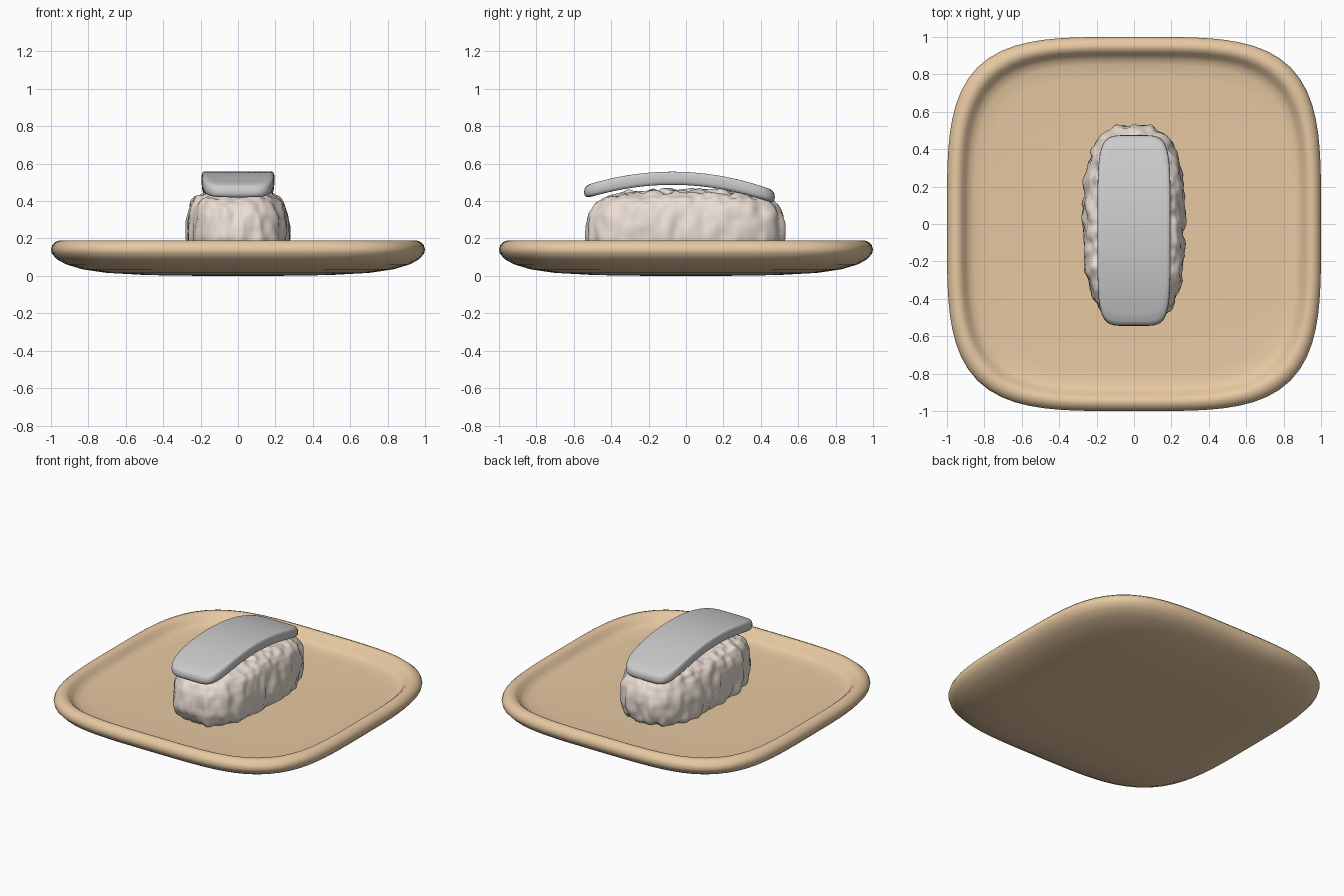
import bpy, bmesh, math
from mathutils import Vector, noise

if "Cube" in bpy.data.objects:
    bpy.data.objects.remove(bpy.data.objects["Cube"])


def material(name, rgb):
    m = bpy.data.materials.new(name)
    m.diffuse_color = (*rgb, 1)
    m.use_nodes = True
    m.node_tree.nodes["Principled BSDF"].inputs["Base Color"].default_value = m.diffuse_color
    return m


def refine(profile, step):
    """Insert evenly spaced points along a (scale, z) profile."""
    out = [profile[0]]
    for (r0, z0), (r1, z1) in zip(profile, profile[1:]):
        n = max(1, math.ceil(math.hypot(r1 - r0, z1 - z0) / step))
        out += [(r0 + (r1 - r0) * i / n, z0 + (z1 - z0) * i / n) for i in range(1, n + 1)]
    return out


def loft(name, profile, a, b, power, count, deform=None, mat=None, angle=60):
    """Stack squircle rings along a profile that starts and ends on the axis."""
    bm = bmesh.new()
    rings = []
    for s, z in profile[1:-1]:
        ring = []
        for i in range(count):
            t = 2 * math.pi * i / count
            c, d = math.cos(t), math.sin(t)
            r = s * (abs(c) ** power + abs(d) ** power) ** (-1 / power)
            ring.append(bm.verts.new((a * r * c, b * r * d, z)))
        rings.append(ring)
    low = bm.verts.new((0, 0, profile[0][1]))
    high = bm.verts.new((0, 0, profile[-1][1]))
    for i in range(count):
        j = (i + 1) % count
        bm.faces.new((low, rings[0][j], rings[0][i]))
        bm.faces.new((high, rings[-1][i], rings[-1][j]))
        for p, q in zip(rings, rings[1:]):
            bm.faces.new((p[i], p[j], q[j], q[i]))
    bm.normal_update()
    if deform:
        moved = [deform(v) for v in bm.verts]
        for v, co in zip(bm.verts, moved):
            v.co = co
    bmesh.ops.recalc_face_normals(bm, faces=bm.faces)
    me = bpy.data.meshes.new(name)
    bm.to_mesh(me)
    bm.free()
    ob = bpy.data.objects.new(name, me)
    bpy.context.collection.objects.link(ob)
    if mat:
        me.materials.append(mat)
    bpy.ops.object.select_all(action='DESELECT')
    ob.select_set(True)
    bpy.context.view_layer.objects.active = ob
    bpy.ops.object.shade_smooth_by_angle(angle=math.radians(angle))
    return ob


# Plate: shallow squircle dish with a rolled rim
loft("plate", [(0, 0), (0.3, 0.001), (0.5, 0.005), (0.7, 0.016), (0.83, 0.035),
               (0.92, 0.062), (0.97, 0.09), (0.995, 0.12), (1, 0.142), (0.993, 0.165),
               (0.975, 0.182), (0.955, 0.19), (0.935, 0.187), (0.917, 0.172),
               (0.9, 0.148), (0.88, 0.13), (0.85, 0.12), (0.78, 0.114), (0.5, 0.11),
               (0, 0.11)],
     1, 1, 3.9, 96, mat=material("wood", (0.8, 0.58, 0.36)))


# Rice block: rounded mound with lumpy grains
def grains(v):
    p = v.co
    n = noise.noise(Vector((p.x * 15, p.y * 15, p.z * 7)))
    n += 0.5 * noise.noise(Vector((p.x * 27 + 9, p.y * 27, p.z * 13)))
    return p + v.normal * 0.02 * n


rice = [(0, 0.1), (0.9, 0.1), (0.96, 0.13), (1, 0.2), (1, 0.27), (0.975, 0.33),
        (0.92, 0.38), (0.83, 0.415), (0.65, 0.44), (0.35, 0.458), (0, 0.462)]
loft("rice_block", refine(rice, 0.025), 0.27, 0.53, 2.9, 160, grains,
     material("rice", (0.83, 0.73, 0.66)))


# Topping slice: thin slab arched along its length, shifted to the front
def arch(v):
    x, y, z = v.co
    y -= 0.035
    return Vector((x, y, z - 0.339 * (y + 0.073) ** 2))


slab = [(0, 0.487), (0.93, 0.487), (0.975, 0.492), (0.995, 0.505), (1, 0.522),
        (0.995, 0.54), (0.98, 0.551), (0.95, 0.557), (0, 0.557)]
loft("topping_slice", refine(slab, 0.09), 0.195, 0.51, 5.5, 96, arch)
